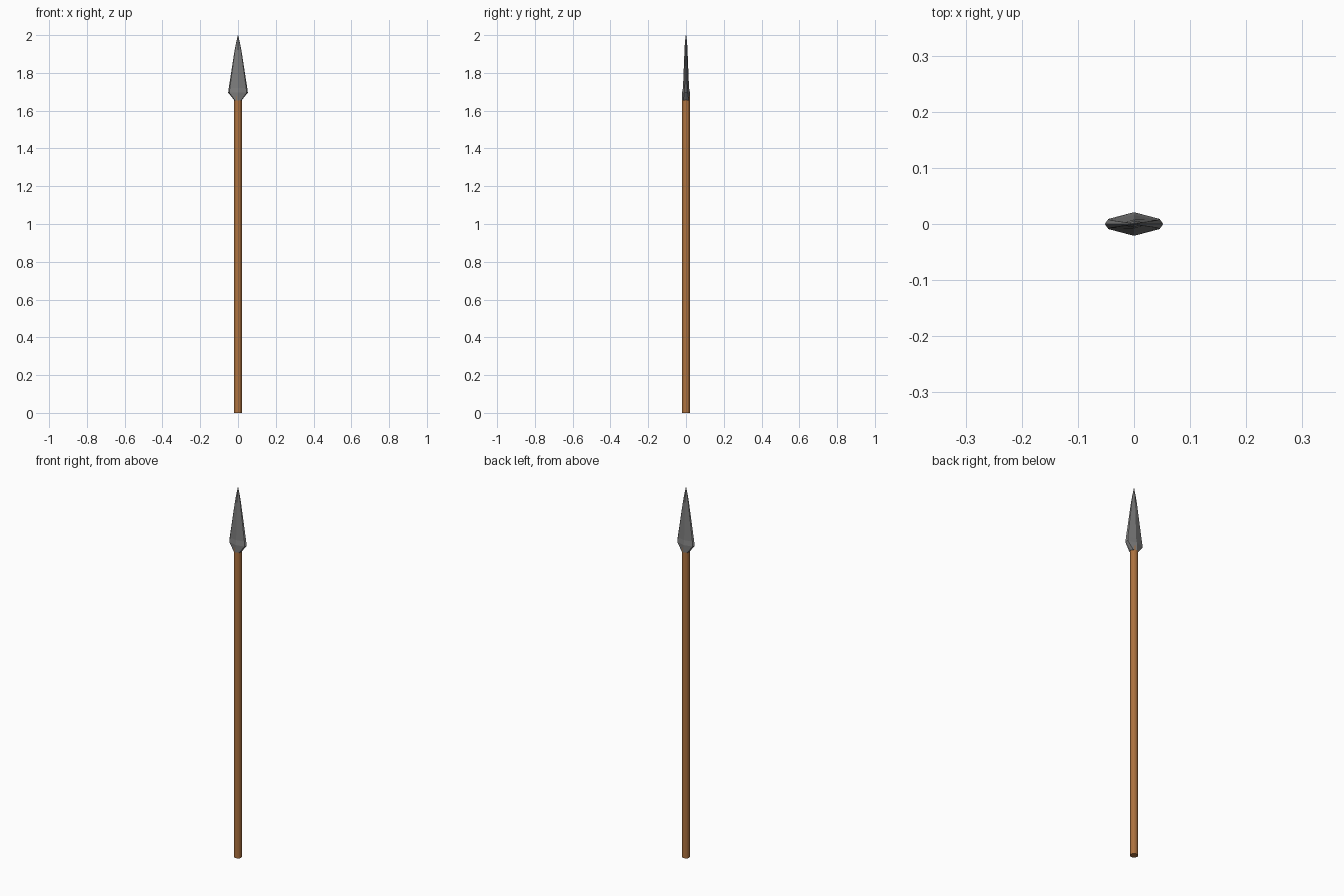
import bpy, bmesh
from math import cos, sin, tau

if "Cube" in bpy.data.objects:
    bpy.data.objects.remove(bpy.data.objects["Cube"])


def loft(name, rings, color):
    """Skin a stack of equal-sized rings into a closed, flat-shaded solid."""
    bm = bmesh.new()
    loops = [[bm.verts.new(p) for p in ring] for ring in rings]
    n = len(loops[0])
    for a, b in zip(loops, loops[1:]):
        for i in range(n):
            j = (i + 1) % n
            bm.faces.new((a[i], a[j], b[j], b[i]))
    bm.faces.new(loops[0][::-1])
    bm.faces.new(loops[-1])
    bmesh.ops.remove_doubles(bm, verts=bm.verts, dist=0.00001)
    bmesh.ops.recalc_face_normals(bm, faces=bm.faces)
    mesh = bpy.data.meshes.new(name)
    bm.to_mesh(mesh)
    bm.free()
    obj = bpy.data.objects.new(name, mesh)
    bpy.context.collection.objects.link(obj)
    mat = bpy.data.materials.new(name + "_material")
    mat.diffuse_color = color
    mat.use_nodes = True
    mat.node_tree.nodes["Principled BSDF"].inputs["Base Color"].default_value = mat.diffuse_color
    mesh.materials.append(mat)
    return obj


def blade_ring(z, w, t, e):
    """Lozenge section: ridges at +-t, edge bevels of half thickness e."""
    s = 0.88 * w
    return [(w, 0, z), (s, e, z), (0, t, z), (-s, e, z),
            (-w, 0, z), (-s, -e, z), (0, -t, z), (s, -e, z)]


# Wooden shaft
shaft_rings = [[(0.02 * cos(tau * i / 12), 0.02 * sin(tau * i / 12), z)
                for i in range(12)] for z in (0, 1.68)]
loft("shaft", shaft_rings, (0.42, 0.17, 0.05, 1))

# Metal head: height, half width, ridge half thickness, edge half thickness
head_profile = [(1.655, 0.019, 0.021, 0.014),
                (1.695, 0.052, 0.021, 0.009),
                (1.72, 0.049, 0.016, 0.007),
                (1.92, 0.018, 0.008, 0.003),
                (1.96, 0.010, 0.006, 0.002),
                (2.0, 0.001, 0.001, 0.0005)]
loft("spear_head", [blade_ring(*p) for p in head_profile], (0.2, 0.2, 0.2, 1))
